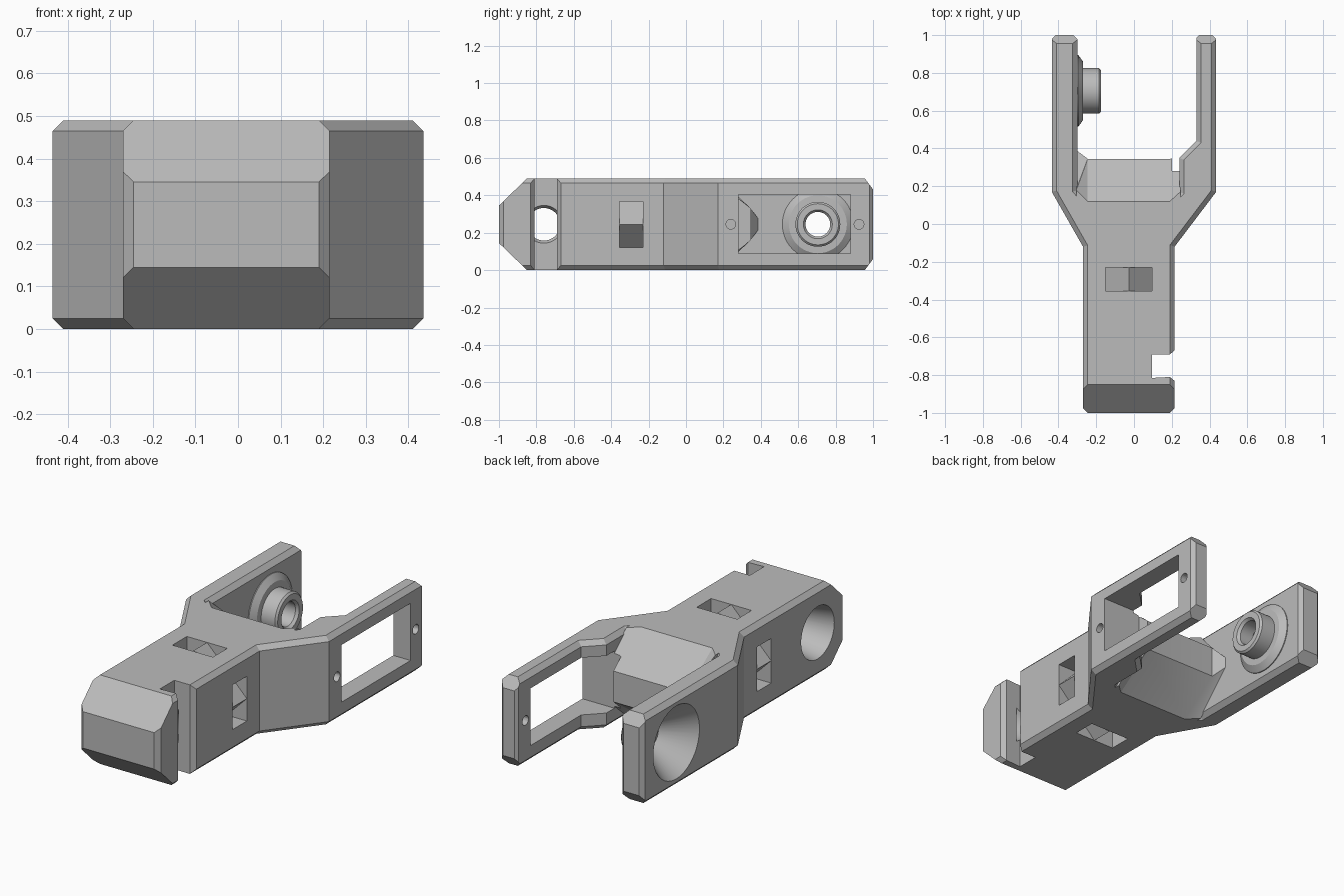
import bpy, bmesh, math
from mathutils import Vector

cube = bpy.data.objects.get("Cube")
if cube:
    bpy.data.objects.remove(cube, do_unlink=True)

H = 0.49          # overall height
MID = H / 2
CH = 0.025        # edge chamfer

grey = bpy.data.materials.new("plain_grey")
grey.use_nodes = True
grey.diffuse_color = (0.5, 0.5, 0.5, 1)
grey.node_tree.nodes["Principled BSDF"].inputs["Base Color"].default_value = (0.5, 0.5, 0.5, 1)


def finish(name, bm):
    bmesh.ops.recalc_face_normals(bm, faces=bm.faces)
    mesh = bpy.data.meshes.new(name)
    bm.to_mesh(mesh)
    bm.free()
    mesh.materials.append(grey)
    ob = bpy.data.objects.new(name, mesh)
    bpy.context.collection.objects.link(ob)
    return ob


def loft(name, rings):
    """Closed solid through rings of equal point count."""
    bm = bmesh.new()
    vs = [[bm.verts.new(p) for p in ring] for ring in rings]
    n = len(vs[0])
    for a, b in zip(vs, vs[1:]):
        for i in range(n):
            j = (i + 1) % n
            bm.faces.new((a[i], a[j], b[j], b[i]))
    bm.faces.new(vs[0][::-1])
    bm.faces.new(vs[-1])
    return finish(name, bm)


def prism_x(name, yz, x0, x1, yz_end=None):
    return loft(name, [[(x0, y, z) for y, z in yz], [(x1, y, z) for y, z in yz_end or yz]])


def prism_y(name, xz, y0, y1):
    return loft(name, [[(x, y, z) for x, z in xz] for y in (y0, y1)])


def prism_z(name, xy, z0, z1):
    return loft(name, [[(x, y, z) for x, y in xy] for z in (z0, z1)])


def lathe(name, y, profile, n=48):
    """Solid of (x, radius) steps about an axis along x at mid height."""
    ang = [math.tau * i / n for i in range(n)]
    return loft(name, [[(x, y + r * math.cos(a), MID + r * math.sin(a)) for a in ang]
                       for x, r in profile])


def inset(pts, d):
    """Mitred inward offset of a counter-clockwise outline."""
    out = []
    for i, p in enumerate(pts):
        p = Vector(p)
        e0 = (p - Vector(pts[i - 1])).normalized()
        e1 = (Vector(pts[(i + 1) % len(pts)]) - p).normalized()
        n0, n1 = Vector((-e0.y, e0.x)), Vector((-e1.y, e1.x))
        q = p + (n0 + n1) * d / (1 + n0.dot(n1))
        out.append((q.x, q.y))
    return out


def combine(target, tool, op):
    mod = target.modifiers.new(op, "BOOLEAN")
    mod.operation, mod.solver, mod.object = op, "EXACT", tool
    bpy.context.view_layer.update()
    result = bpy.data.meshes.new_from_object(
        target.evaluated_get(bpy.context.evaluated_depsgraph_get()))
    target.modifiers.clear()
    target.data = result
    bpy.data.objects.remove(tool, do_unlink=True)


# Forked body with chamfered rims
outline = [(-0.245, -1), (0.19, -1), (0.215, -0.975), (0.215, -0.12), (0.435, 0.17),
           (0.435, 0.98), (0.415, 1), (0.345, 1), (0.33, 0.985), (0.33, 0.44),
           (0.24, 0.35), (0.24, 0.17), (0.19, 0.12), (-0.245, 0.12), (-0.30, 0.18),
           (-0.30, 0.98), (-0.32, 1), (-0.415, 1), (-0.435, 0.98), (-0.435, 0.17),
           (-0.27, -0.12), (-0.27, -0.975)]
small = inset(outline, CH)
body = loft("forked_arm", [[(x, y, z) for x, y in ring] for ring, z in
                           ((small, 0), (outline, CH), (outline, H - CH), (small, H))])

# Sloped front and rear ends
side = [(-1.05, 0.193), (-0.75, -0.097), (0.85, -0.14), (1.03, 0.028 + 0.07),
        (1.03, H - 0.098), (0.85, H + 0.14), (-0.75, H + 0.097), (-1.05, H - 0.193)]
combine(body, prism_x("end_trim", side, -0.6, 0.6), "INTERSECT")

# Wedge web between the fork arms, with fillets to both arms


def web_side(top_y, tip_y, tip_z):
    return [(0, 0), (top_y, 0), (tip_y, H - tip_z), (tip_y, tip_z), (top_y, H), (0, H)]


web = web_side(0.12, 0.345, 0.33)
combine(body, prism_x("web", web, -0.245, 0.19), "UNION")
combine(body, prism_x("left_fillet", web_side(0.18, 0.39, 0.27), -0.305, -0.245, web), "UNION")
combine(body, prism_x("right_fillet", web, 0.19, 0.245, web_side(0.17, 0.352, 0.33)), "UNION")

# Pivot pad and boss on one arm
pivot = 0.705
combine(body, lathe("pivot_boss", pivot, [(-0.33, 0.19), (-0.295, 0.19), (-0.27, 0.155),
        (-0.269, 0.12), (-0.185, 0.12), (-0.175, 0.11)]), "UNION")
combine(body, lathe("pivot_bore", pivot, [(-0.475, 0.23), (-0.27, 0.08), (-0.269, 0.066),
        (-0.19, 0.066), (-0.165, 0.085)]), "DIFFERENCE")

# Rectangular window and screw holes in the other arm
window = [(0.28, 0.09), (0.88, 0.09), (0.88, 0.405), (0.28, 0.405)]
combine(body, prism_x("window", window, 0.2, 0.6), "DIFFERENCE")
for y in (0.24, 0.925):
    combine(body, lathe("screw_hole", y, [(0.3, 0.026), (0.6, 0.026)], 24), "DIFFERENCE")

# Front cross hole and side notch
combine(body, lathe("cross_hole", -0.76, [(-0.31, 0.152), (0.02, 0.087), (0.07, 0.087),
        (0.12, 0.115)]), "DIFFERENCE")
notch = [(0.095, -0.815), (0.19, -0.81), (0.25, -0.86), (0.25, -0.64), (0.19, -0.69),
         (0.095, -0.69)]
combine(body, prism_z("notch", notch, -0.2, 0.7), "DIFFERENCE")

# Ridged pockets on all four sides of the shank
CX, HALF, OVER = -0.0275, 0.123, 0.02
for nx, nz in ((1, 0), (-1, 0), (0, 1), (0, -1)):
    reach = 0.2425 if nx else MID
    for s in (-1, 1):
        xz = []
        for along, depth in ((0, 0), (HALF, HALF), (HALF, -OVER), (0, -OVER)):
            out = reach - depth
            xz.append((CX + nx * out + abs(nz) * s * along,
                       MID + nz * out + abs(nx) * s * along))
        combine(body, prism_y("pocket", xz, -0.355, -0.23), "DIFFERENCE")

# Smooth round surfaces, keep chamfers sharp
bpy.ops.object.select_all(action="DESELECT")
body.select_set(True)
bpy.context.view_layer.objects.active = body
bpy.ops.object.shade_smooth_by_angle(angle=math.radians(15))
